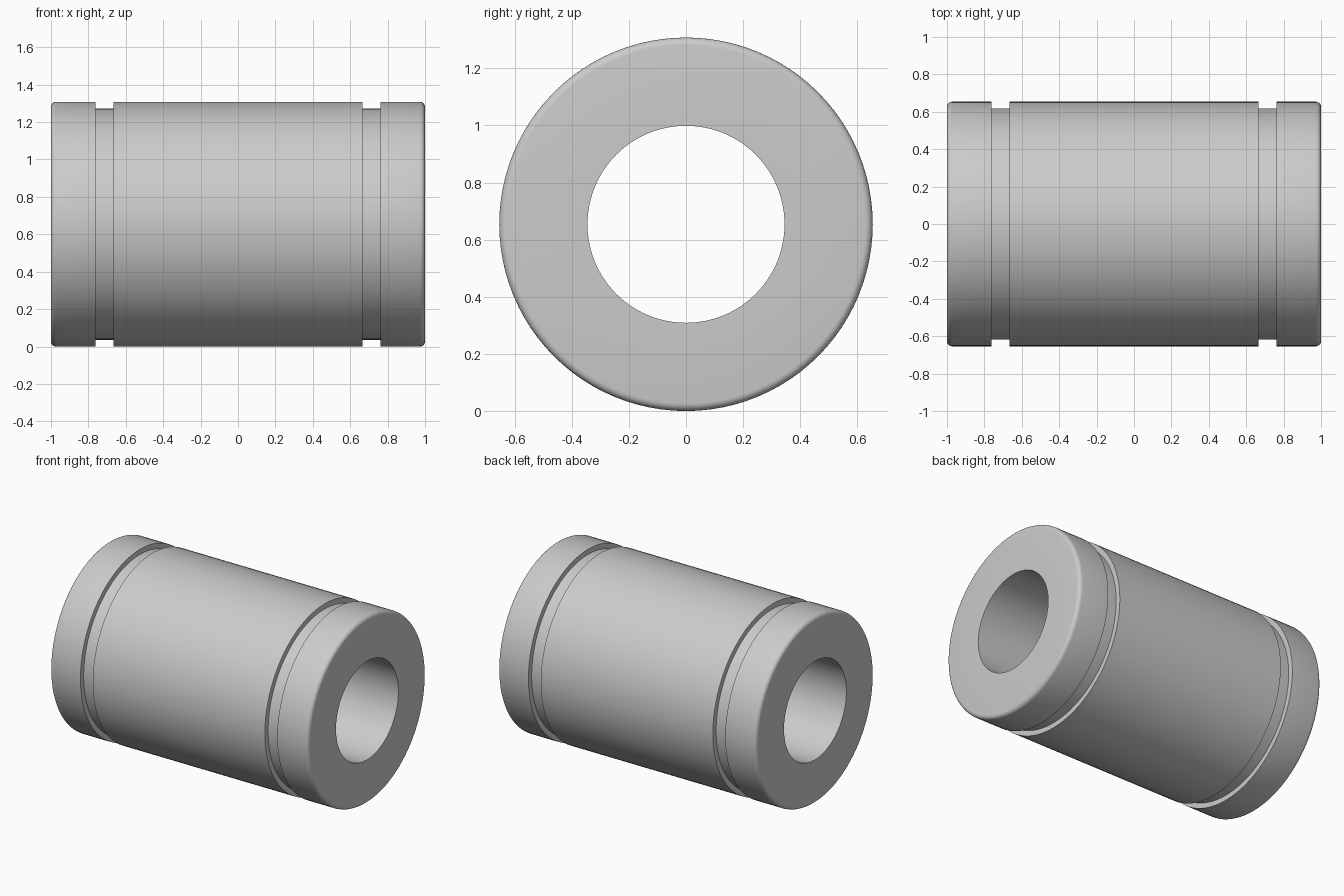
import bpy, bmesh
from math import pi, sin, cos

if "Cube" in bpy.data.objects:
    bpy.data.objects.remove(bpy.data.objects["Cube"])

SEGMENTS = 96
R_OUT, R_GROOVE, R_BORE = 0.654, 0.618, 0.345
HALF, FILLET = 1.0, 0.027
GROOVE_IN, GROOVE_OUT = 0.666, 0.762


def lathe_x(name, profile, centre_z):
    """Spin a closed (x, radius) profile around the x axis."""
    bm = bmesh.new()
    rings = []
    for i in range(SEGMENTS):
        a = 2 * pi * i / SEGMENTS
        rings.append([bm.verts.new((x, r * sin(a), centre_z + r * cos(a))) for x, r in profile])
    n = len(profile)
    for i in range(SEGMENTS):
        a, b = rings[i], rings[(i + 1) % SEGMENTS]
        for j in range(n):
            k = (j + 1) % n
            bm.faces.new((a[j], a[k], b[k], b[j]))
    bmesh.ops.recalc_face_normals(bm, faces=bm.faces)
    mesh = bpy.data.meshes.new(name)
    bm.to_mesh(mesh)
    bm.free()
    obj = bpy.data.objects.new(name, mesh)
    bpy.context.collection.objects.link(obj)
    bpy.context.view_layer.objects.active = obj
    obj.select_set(True)
    bpy.ops.object.shade_smooth_by_angle(angle=pi / 6)
    return obj


# Right half of the wall section: groove, rounded rim, end face, bore
half = [(GROOVE_IN, R_OUT), (GROOVE_IN, R_GROOVE),
        (GROOVE_OUT, R_GROOVE), (GROOVE_OUT, R_OUT)]
for i in range(6):
    t = pi / 2 * (1 - i / 5)
    half.append((HALF - FILLET + FILLET * cos(t), R_OUT - FILLET + FILLET * sin(t)))
half.append((HALF, R_BORE))

# Mirror to the left half and spin into the bushing
profile = half + [(-x, r) for x, r in reversed(half)]
lathe_x("grooved_bushing", profile, R_OUT)
